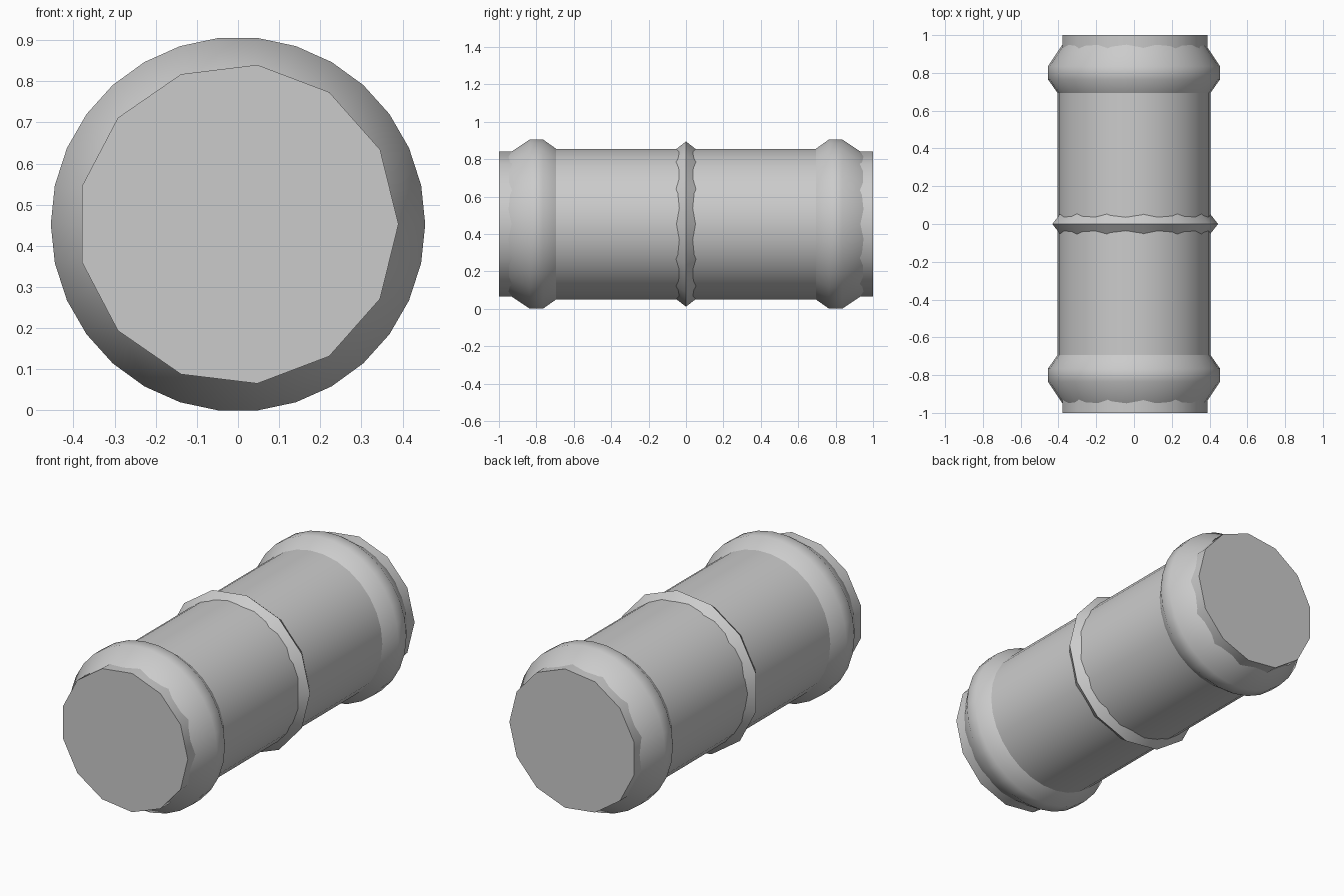
import bpy, bmesh, math

if "Cube" in bpy.data.objects:
    bpy.data.objects.remove(bpy.data.objects["Cube"])

R = 0.455
CZ = R * math.cos(math.pi / 30)   # axis height so the collars rest on z = 0


def lathe(name, profile, sides):
    """Revolve (y, radius) points around the y axis and cap both ends."""
    bm = bmesh.new()
    rings = []
    for y, r in profile:
        rings.append([bm.verts.new((r * math.cos(2 * math.pi * i / sides), y,
                                    CZ + r * math.sin(2 * math.pi * i / sides)))
                      for i in range(sides)])
    for a, b in zip(rings, rings[1:]):
        for i in range(sides):
            j = (i + 1) % sides
            bm.faces.new((a[i], a[j], b[j], b[i]))
    bm.faces.new(rings[0])
    bm.faces.new(rings[-1])
    bmesh.ops.recalc_face_normals(bm, faces=bm.faces)
    mesh = bpy.data.meshes.new(name)
    bm.to_mesh(mesh)
    bm.free()
    obj = bpy.data.objects.new(name, mesh)
    bpy.context.collection.objects.link(obj)
    bpy.ops.object.select_all(action='DESELECT')
    obj.select_set(True)
    bpy.context.view_layer.objects.active = obj
    bpy.ops.object.shade_smooth_by_angle(angle=math.radians(40))
    return obj


# Main round body
lathe("body", [(-0.8, 0.405), (0.8, 0.405)], 30)

# Coarse ridge around the middle
lathe("middle_ridge", [(-0.07, 0.39), (0, 0.445), (0.07, 0.39)], 13)

# Raised collar and faceted plug at each end
for side, label in ((-1, "front"), (1, "back")):
    collar = [(0.68, 0.395), (0.765, R), (0.835, R), (0.955, 0.375)]
    lathe(label + "_collar", [(side * y, r) for y, r in collar], 30)
    lathe(label + "_plug", [(side * 0.85, 0.39), (side * 1.0, 0.39)], 13)
